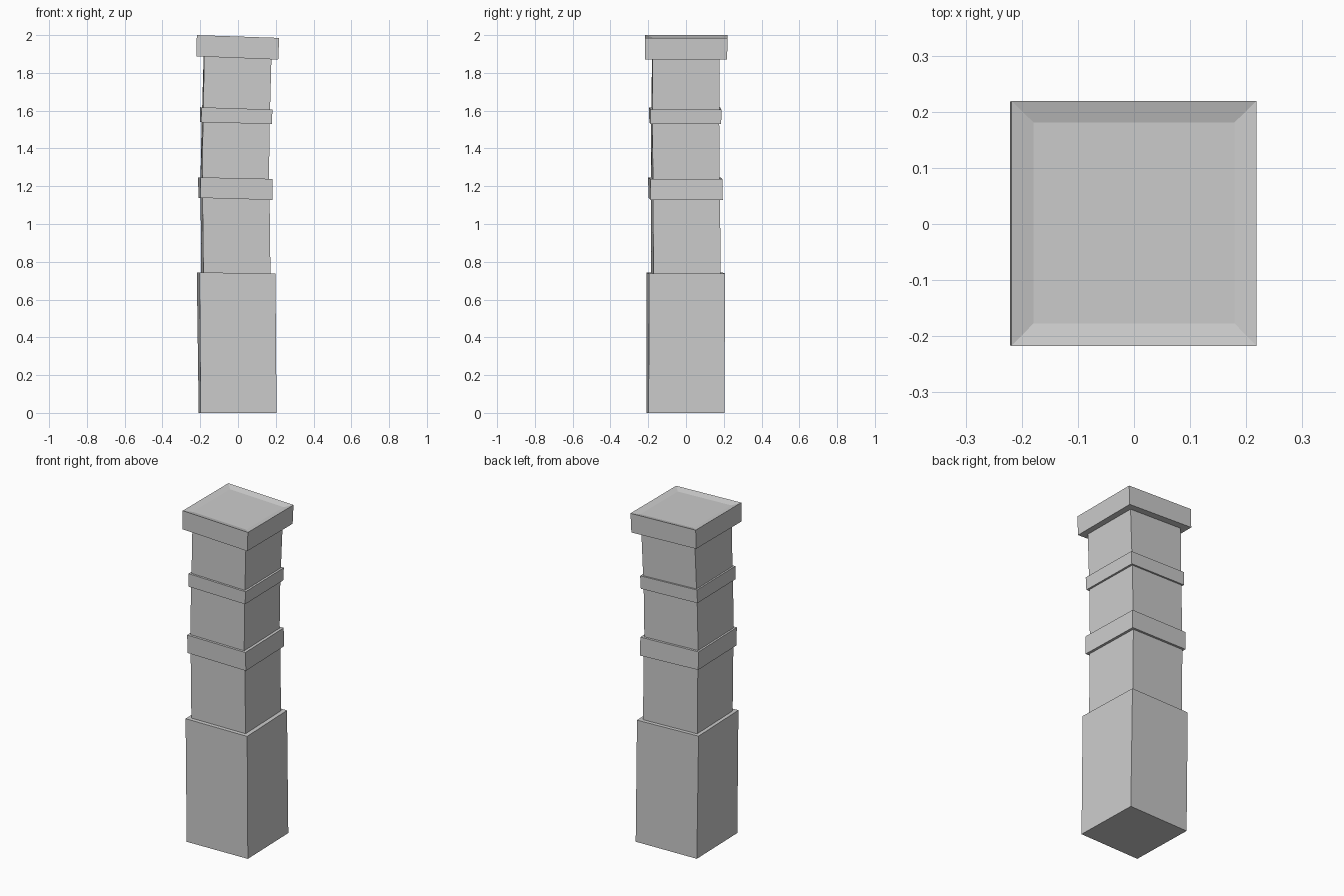
import bpy, bmesh
from math import cos, sin


def ring(bm, cx, cy, z, half, yaw, slope):
    """Square cross-section, turned by yaw and falling towards +x by slope."""
    verts = []
    for sx, sy in ((-1, -1), (1, -1), (1, 1), (-1, 1)):
        x = half * (sx * cos(yaw) - sy * sin(yaw))
        y = half * (sx * sin(yaw) + sy * cos(yaw))
        verts.append(bm.verts.new((cx + x, cy + y, z - slope * x)))
    return verts


def stack(name, *sections):
    """Closed solid skinned through square cross-sections."""
    bm = bmesh.new()
    loops = [ring(bm, *s) for s in sections]
    for a, b in zip(loops, loops[1:]):
        for i in range(4):
            j = (i + 1) % 4
            bm.faces.new((a[i], a[j], b[j], b[i]))
    bm.faces.new(loops[0][::-1])
    bm.faces.new(loops[-1])
    mesh = bpy.data.meshes.new(name)
    bm.to_mesh(mesh)
    bm.free()
    obj = bpy.data.objects.new(name, mesh)
    bpy.context.collection.objects.link(obj)
    return obj


# sections: centre x, centre y, height, half width, yaw, slope
# Wide plinth, slightly twisted and leaning
stack("plinth",
      (-0.002, -0.002, 0.0, 0.201, 0.026, 0.0),
      (-0.010, -0.002, 0.741, 0.201, 0.036, 0.013))

# Gently bent shaft
stack("shaft",
      (-0.0115, -0.001, 0.739, 0.1775, 0.033, 0.013),
      (-0.0155, -0.002, 1.133, 0.1775, 0.030, 0.025),
      (-0.0170, -0.004, 1.243, 0.1765, 0.028, 0.022),
      (-0.0130, -0.004, 1.534, 0.1765, 0.020, 0.028),
      (-0.0100, -0.003, 1.612, 0.1765, 0.018, 0.032),
      (-0.0025, -0.001, 1.882, 0.1780, 0.008, 0.038))

# Two bands around the shaft
stack("lower_band",
      (-0.0130, -0.002, 1.133, 0.191, 0.030, 0.028),
      (-0.0145, -0.004, 1.243, 0.191, 0.030, 0.022))
stack("upper_band",
      (-0.0115, -0.004, 1.534, 0.187, 0.018, 0.026),
      (-0.0090, -0.004, 1.612, 0.188, 0.018, 0.032))

# Cap with a shallow dished top
stack("cap",
      (-0.004, 0.001, 1.879, 0.217, 0.0, 0.039),
      (0.000, 0.001, 1.9925, 0.218, 0.0, 0.034),
      (0.000, 0.002, 1.982, 0.179, 0.0, 0.034))
